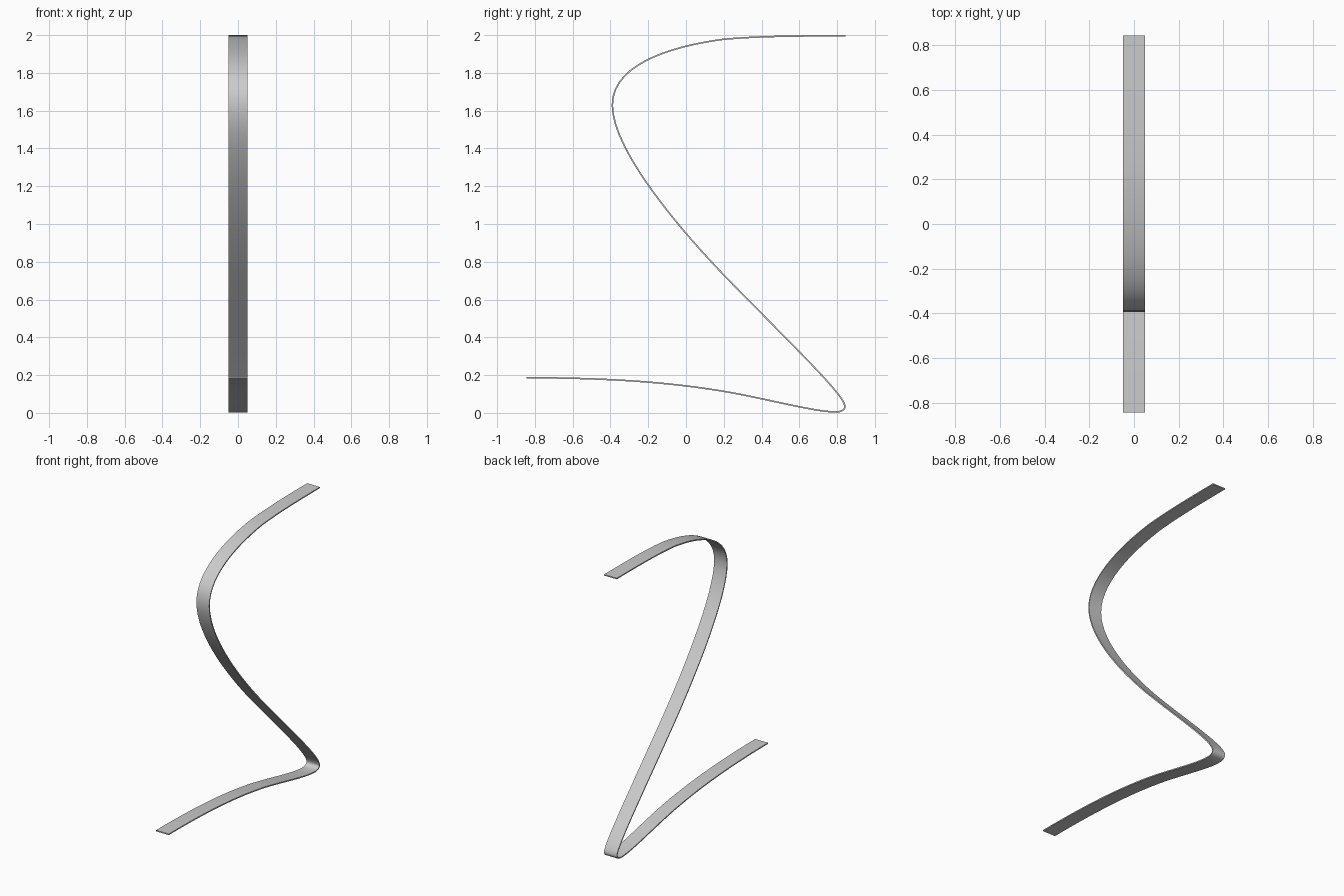
import bpy
import bmesh
from mathutils import Vector
from mathutils.geometry import interpolate_bezier

cube = bpy.data.objects.get("Cube")
if cube:
    bpy.data.objects.remove(cube, do_unlink=True)

HALF_WIDTH = 0.05
THICKNESS = 0.008
STEPS = 16

# Side profile knots as (y, z): incoming handle, point, outgoing handle
knots = [
    ((0.845, 1.996), (0.845, 1.996), (0.62, 1.996)),
    ((0.40, 1.996), (0.20, 1.978), (0.0, 1.952)),
    ((-0.39, 1.872), (-0.39, 1.63), (-0.39, 1.38)),
    ((0.0, 0.938), (0.20, 0.73), (0.55, 0.37)),
    ((0.841, 0.095), (0.841, 0.035), (0.841, 0.014)),
    ((0.82, 0.005), (0.79, 0.005), (0.68, 0.005)),
    ((0.40, 0.081), (0.20, 0.114), (0.0, 0.147)),
    ((-0.30, 0.186), (-0.845, 0.186), (-0.845, 0.186)),
]

# Sample the flowing centre line
path = []
for a, b in zip(knots, knots[1:]):
    pts = interpolate_bezier(*(Vector((0, *p)) for p in (a[1], a[2], b[0], b[1])), STEPS + 1)
    path += pts[1:] if path else pts

# Sweep a thin rectangle along the line
bm = bmesh.new()
rings = []
for i, p in enumerate(path):
    t = (path[min(i + 1, len(path) - 1)] - path[max(i - 1, 0)]).normalized()
    n = Vector((0, -t.z, t.y)) * THICKNESS / 2
    side = Vector((HALF_WIDTH, 0, 0))
    rings.append([bm.verts.new(v) for v in (p + n - side, p + n + side, p - n + side, p - n - side)])
for r, s in zip(rings, rings[1:]):
    for k in range(4):
        j = (k + 1) % 4
        bm.faces.new((r[k], r[j], s[j], s[k]))
bm.faces.new(rings[0])
bm.faces.new(rings[-1])
bmesh.ops.recalc_face_normals(bm, faces=bm.faces)

mesh = bpy.data.meshes.new("ribbon")
bm.to_mesh(mesh)
bm.free()
ribbon = bpy.data.objects.new("ribbon", mesh)
bpy.context.collection.objects.link(ribbon)

# Plain grey finish
grey = bpy.data.materials.new("light grey")
grey.use_nodes = True
colour = (0.6, 0.6, 0.6, 1)
grey.diffuse_color = colour
grey.node_tree.nodes["Principled BSDF"].inputs["Base Color"].default_value = colour
mesh.materials.append(grey)

# Smooth along the bends, crisp along the edges
bpy.context.view_layer.objects.active = ribbon
ribbon.select_set(True)
bpy.ops.object.shade_smooth_by_angle(angle=0.7)
